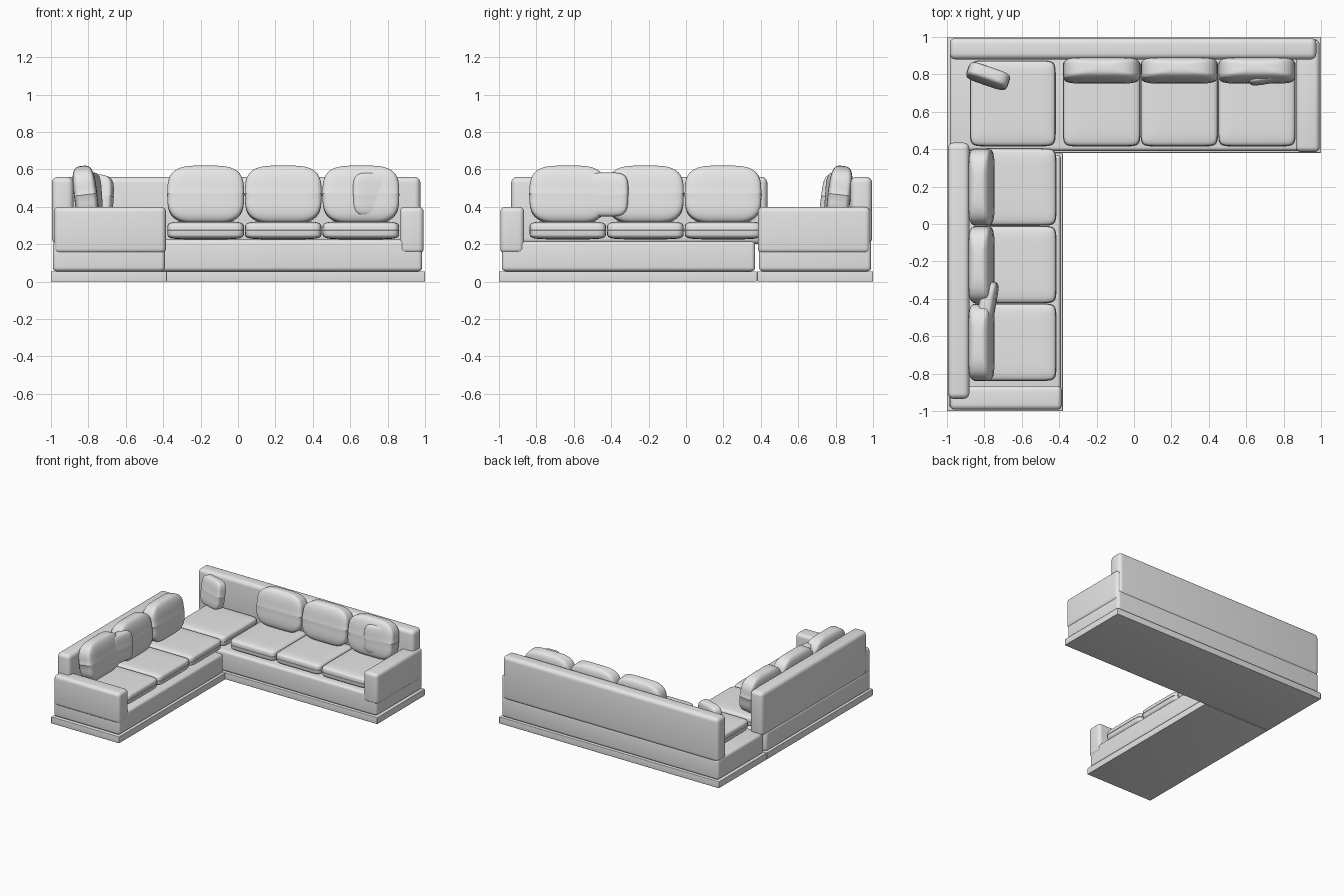
import bpy, bmesh, math
from mathutils import Vector

if "Cube" in bpy.data.objects:
    bpy.data.objects.remove(bpy.data.objects["Cube"])

fabric = bpy.data.materials.new("light grey fabric")
fabric.diffuse_color = (0.8, 0.8, 0.8, 1)
fabric.use_nodes = True
fabric.node_tree.nodes["Principled BSDF"].inputs["Base Color"].default_value = fabric.diffuse_color


def finish(name, bm):
    bmesh.ops.recalc_face_normals(bm, faces=bm.faces)
    me = bpy.data.meshes.new(name)
    bm.to_mesh(me)
    bm.free()
    me.materials.append(fabric)
    ob = bpy.data.objects.new(name, me)
    bpy.context.collection.objects.link(ob)
    bpy.ops.object.select_all(action='DESELECT')
    ob.select_set(True)
    bpy.context.view_layer.objects.active = ob
    bpy.ops.object.shade_smooth_by_angle(angle=math.radians(35))
    return ob


def soft_box(name, lo, hi, radius):
    """Box between two corners with rounded edges."""
    lo, hi = Vector(lo), Vector(hi)
    bm = bmesh.new()
    bmesh.ops.create_cube(bm, size=1)
    for v in bm.verts:
        v.co = (lo + hi) / 2 + v.co * (hi - lo)
    bmesh.ops.bevel(bm, geom=bm.edges[:], offset=radius, segments=5,
                    profile=0.5, affect='EDGES')
    return finish(name, bm)


def power(t, e):
    return math.copysign(abs(t) ** e, t)


def cushion(name, centre, size, outline, profile, rot=(0, 0, 0), segs=48, rings=24):
    """Stuffed cushion: rounded-box outline, domed above and below a piped seam."""
    bm = bmesh.new()
    a, b, c = (s / 2 for s in size)
    # latitude and scale of each ring, with a small piping ridge at the middle
    levels = [(-math.pi / 2 + math.pi * i / rings, 1.0) for i in range(1, rings)]
    mid = rings // 2 - 1
    levels[mid:mid + 1] = [(-0.015, 1.0), (0.0, 1.012), (0.015, 1.0)]
    loops = []
    for lat, k in levels:
        r = k * math.cos(lat) ** profile
        z = c * power(math.sin(lat), profile) if abs(lat) > 0.02 else c * lat * 2
        loop = []
        for j in range(segs):
            u = 2 * math.pi * (j + 0.5) / segs
            loop.append(bm.verts.new((a * r * power(math.cos(u), outline),
                                      b * r * power(math.sin(u), outline), z)))
        loops.append(loop)
    for p, q in zip(loops, loops[1:]):
        for j in range(segs):
            n = (j + 1) % segs
            bm.faces.new((p[j], p[n], q[n], q[j]))
    for loop, z in ((loops[0], -c), (loops[-1], c)):
        tip = bm.verts.new((0, 0, z))
        for j in range(segs):
            bm.faces.new((loop[j], loop[(j + 1) % segs], tip))
    ob = finish(name, bm)
    ob.location = centre
    ob.rotation_euler = [math.radians(d) for d in rot]
    return ob


# Plinths and upholstered bases of the two wings
soft_box("back_plinth", (-1, 0.38, 0), (1, 1, 0.055), 0.005)
soft_box("side_plinth", (-1, -1, 0), (-0.38, 0.378, 0.055), 0.005)
soft_box("back_base", (-0.985, 0.39, 0.055), (0.985, 0.99, 0.225), 0.022)
soft_box("side_base", (-0.99, -0.985, 0.055), (-0.39, 0.37, 0.215), 0.022)

# Backrests
soft_box("back_backrest", (-0.985, 0.88, 0.2), (0.975, 0.995, 0.56), 0.032)
soft_box("side_backrest", (-0.995, -0.935, 0.2), (-0.88, 0.435, 0.56), 0.032)

# Armrests at the free ends
soft_box("right_arm", (0.865, 0.385, 0.15), (0.993, 0.985, 0.4), 0.028)
soft_box("front_arm", (-0.985, -0.993, 0.15), (-0.385, -0.865, 0.4), 0.028)

# Seat and back cushions of the back wing
for i in range(3):
    x = -0.173 + 0.415 * i
    cushion(f"back_wing_seat_{i + 1}", (x, 0.645, 0.274), (0.41, 0.455, 0.096), 0.17, 0.36)
    cushion(f"back_wing_cushion_{i + 1}", (x, 0.82, 0.465), (0.41, 0.125, 0.31),
            0.32, 0.6, (-7, 0, 0))

# Seat and back cushions of the side wing
for i in range(3):
    y = 0.198 - 0.415 * i
    cushion(f"side_wing_seat_{i + 1}", (-0.645, y, 0.274), (0.455, 0.41, 0.096), 0.17, 0.36)
    cushion(f"side_wing_cushion_{i + 1}", (-0.815, y, 0.465), (0.125, 0.41, 0.31),
            0.32, 0.6, (0, -7, 0))

# Corner seat
cushion("corner_seat", (-0.648, 0.645, 0.274), (0.455, 0.455, 0.096), 0.17, 0.36)

# Small throw pillows
for name, centre, rot in (
        ("corner_pillow", (-0.78, 0.79, 0.455), (-8, 0, -19)),
        ("back_wing_pillow", (0.725, 0.797, 0.465), (-4, 0, 9)),
        ("side_wing_pillow", (-0.782, -0.42, 0.465), (-4, 0, 80))):
    cushion(name, centre, (0.23, 0.085, 0.235), 0.4, 0.5, rot, segs=40, rings=20)
